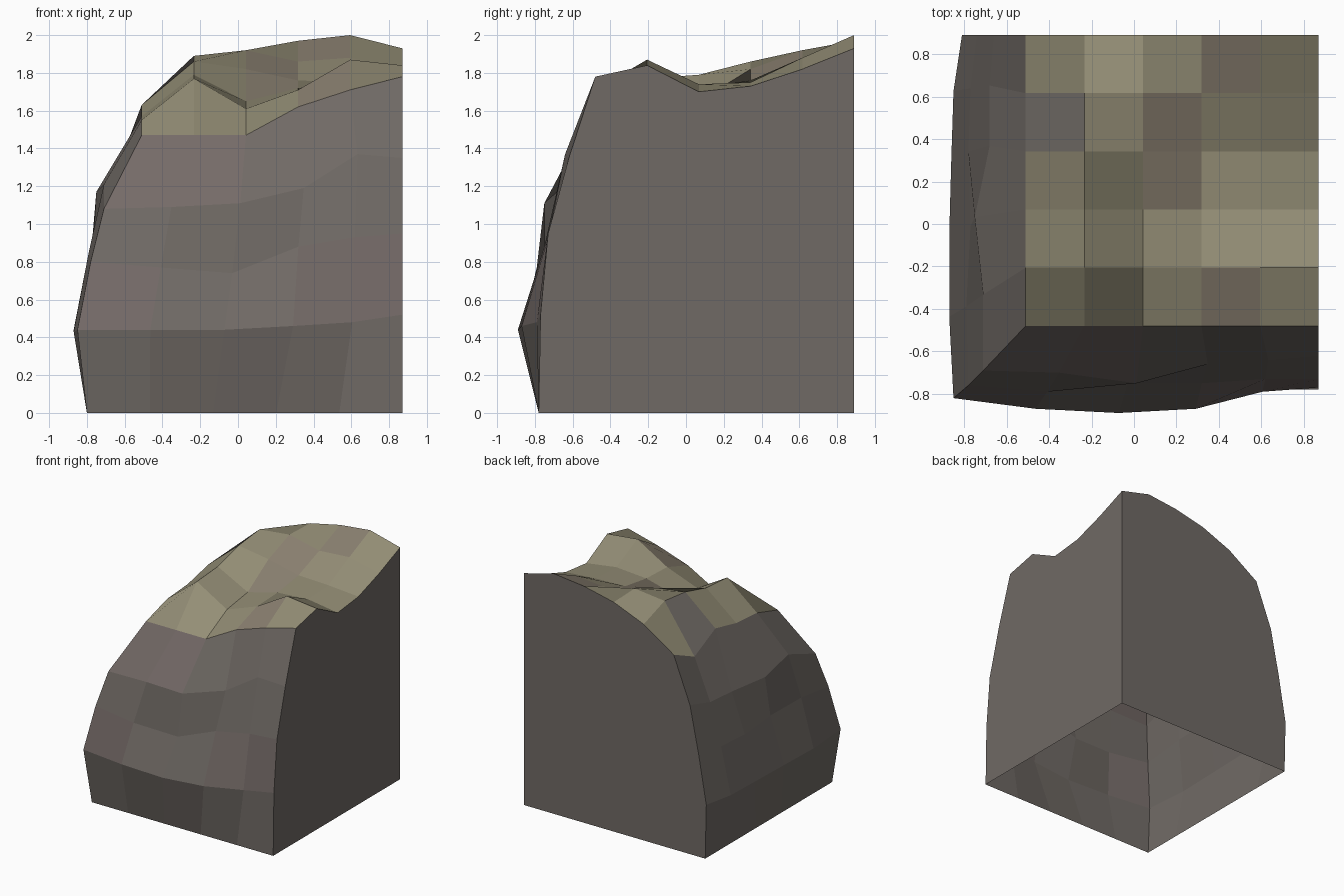
import bpy
import math

if "Cube" in bpy.data.objects:
    bpy.data.objects.remove(bpy.data.objects["Cube"], do_unlink=True)

RIGHT_X, BACK_Y = 0.87, 0.89     # planes of the two flat cut walls
BASE, RIM = (-0.80, -0.78), (-0.51, -0.48)   # curved corner at the foot and at the rim
COLUMNS = 6


def make_material(name, *srgb):
    """One flat colour, converted from screen values to linear."""
    linear = [((c / 255 + 0.055) / 1.055) ** 2.4 for c in srgb] + [1.0]
    mat = bpy.data.materials.new(name)
    mat.use_nodes = True
    mat.diffuse_color = linear
    shader = mat.node_tree.nodes["Principled BSDF"]
    shader.inputs["Base Color"].default_value = linear
    shader.inputs["Roughness"].default_value = 0.9
    return mat


rock = make_material("grey rock", 112, 106, 101)
warm_rock = make_material("warm grey rock", 117, 107, 104)
moss = make_material("pale moss", 148, 142, 118)
mossy_rock = make_material("mossy rock", 139, 129, 113)


def make_object(name, verts, faces, materials):
    mesh = bpy.data.meshes.new(name)
    mesh.from_pydata(verts, [], faces)
    for mat in materials:
        mesh.materials.append(mat)
    obj = bpy.data.objects.new(name, mesh)
    bpy.context.collection.objects.link(obj)
    return obj


def make_sheet(name, rows, materials, pick, flip=False):
    """Quad sheet from rows of points; pick(row, column) chooses the material."""
    verts = [p for row in rows for p in row]
    cells = [(k, i) for k in range(len(rows) - 1) for i in range(COLUMNS - 1)]
    faces = []
    for k, i in cells:
        a = k * COLUMNS + i
        quad = [a, a + 1, a + 1 + COLUMNS, a + COLUMNS]
        faces.append(quad[::-1] if flip else quad)
    obj = make_sheet_object = make_object(name, verts, faces, materials)
    for poly, cell in zip(make_sheet_object.data.polygons, cells):
        poly.material_index = pick(*cell)
    return obj


def spread(start, end, bulge=0.0):
    """Column positions along a side, pushed towards the far end in the middle."""
    steps = [i / (COLUMNS - 1) for i in range(COLUMNS)]
    return [start + (end - start) * t + bulge * math.sin(math.pi * t ** 1.3) for t in steps]


def hundredths(text):
    return [int(n) / 100 for n in text.split()]


# Rim and top heights, front row first
top_heights = [hundredths(row) for row in (
    "147 147 147 162 171 178",
    "155 177 161 171 187 184",
    "157 179 165 172 174 170",
    "163 186 182 176 175 173",
    "150 189 192 186 188 182",
    "162 180 191 197 200 193",
)]
rim_x, rim_y = spread(RIM[0], RIGHT_X), spread(RIM[1], BACK_Y)
top_rows = [[(x, y, z) for x, z in zip(rim_x, heights)]
            for y, heights in zip(rim_y, top_heights)]

# Ledges between foot and rim: outward position, then height, from the corner on
front_ledges = [
    ("-82 -87 -89 -87 -79 -77", "44 44 44 46 48 52"),
    ("-76 -79 -75 -75 -73 -73", "80 77 74 88 93 95"),
    ("-69 -70 -75 -66 -64 -62", "108 109 111 119 137 135"),
]
left_ledges = [
    ("-85 -87 -87 -86 -85 -81", "44 43 44 44 44 45"),
    ("-78 -79 -77 -78 -77 -74", "80 85 84 82 83 85"),
    ("-71 -71 -75 -68 -68 -66", "108 121 117 116 118 124"),
]

front_rows = [[(x, BASE[1], 0) for x in spread(BASE[0], RIGHT_X)]]
side_rows = [[(BASE[0], y, 0) for y in spread(BASE[1], BACK_Y)]]
for front, side in zip(front_ledges, left_ledges):
    ys, front_z = map(hundredths, front)
    xs, side_z = map(hundredths, side)
    front_rows.append(list(zip(spread(xs[0], RIGHT_X, 0.11), ys, front_z)))
    side_rows.append(list(zip(xs, spread(ys[0], BACK_Y, 0.11), side_z)))
front_rows.append(top_rows[0])
side_rows.append([row[0] for row in top_rows])


# Material rules: a few warmer stones, and bare patches in the moss
def front_colour(k, i):
    return int((k == 3 and i < 2) or (k == 1 and i in (0, 3, 4)))


def top_colour(k, i):
    if (k, i) == (3, 0):
        return 2
    return int((i == 2 and k in (2, 3)) or (i == 3 and k in (0, 4)))


make_sheet("front_cliff", front_rows, [rock, warm_rock], front_colour)
make_sheet("side_cliff", side_rows, [rock], lambda k, i: 0, flip=True)
make_sheet("mossy_top", top_rows, [moss, mossy_rock, rock], top_colour)

# Flat cut walls following the cliff and top outlines; the underside stays open
corner = (RIGHT_X, BACK_Y, 0)
right_outline = [row[-1] for row in front_rows] + [row[-1] for row in top_rows[1:]] + [corner]
back_outline = [row[-1] for row in side_rows] + top_rows[-1][1:] + [corner]
make_object("right_wall", right_outline[::-1], [range(len(right_outline))], [rock])
make_object("back_wall", back_outline, [range(len(back_outline))], [rock])
